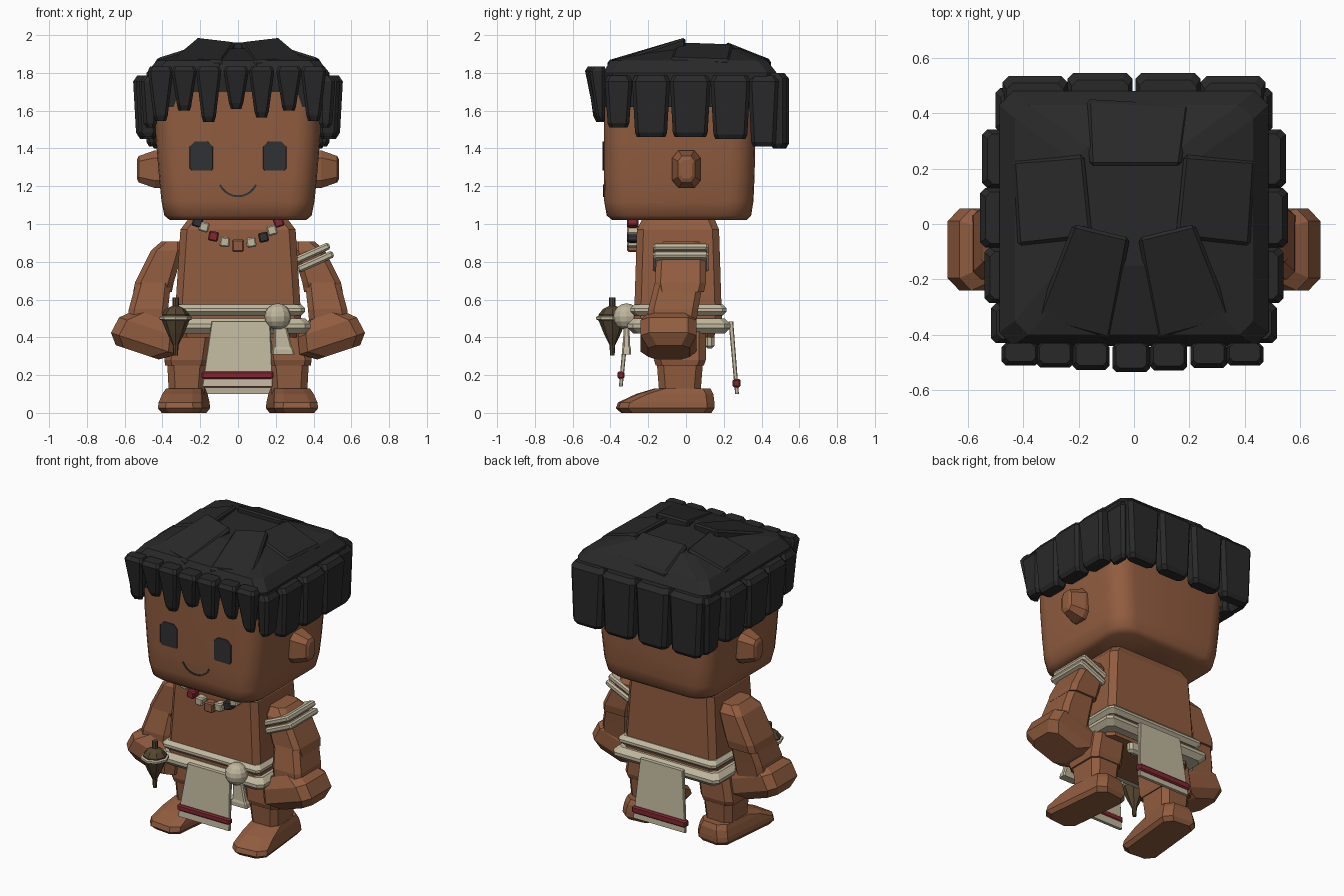
import bpy, bmesh
from math import sin, cos, pi, radians

if "Cube" in bpy.data.objects:
    bpy.data.objects.remove(bpy.data.objects["Cube"])


def material(name, r, g, b):
    m = bpy.data.materials.new(name)
    m.diffuse_color = (r, g, b, 1)
    m.use_nodes = True
    m.node_tree.nodes["Principled BSDF"].inputs["Base Color"].default_value = (r, g, b, 1)
    return m


SKIN = material("skin brown", .283, .108, .05)
HAIR = material("hair black", .022, .022, .022)
EYE = material("eye charcoal", .03, .031, .034)
CLOTH = material("bone cloth", .53, .475, .34)
RED = material("dark red", .22, .021, .032)
WOOD = material("dark wood", .09, .06, .03)


def finish(name, bm, mat, loc=(0, 0, 0), rot=(0, 0, 0), smooth=False):
    bmesh.ops.recalc_face_normals(bm, faces=bm.faces)
    me = bpy.data.meshes.new(name)
    bm.to_mesh(me)
    bm.free()
    me.materials.append(mat)
    ob = bpy.data.objects.new(name, me)
    ob.location, ob.rotation_euler = loc, rot
    bpy.context.collection.objects.link(ob)
    if smooth:
        bpy.ops.object.select_all(action='DESELECT')
        ob.select_set(True)
        bpy.context.view_layer.objects.active = ob
        bpy.ops.object.shade_smooth_by_angle(angle=radians(45))
    return ob


def skin_rings(name, rings, mat, **kw):
    """Join rings of points into a closed solid."""
    bm = bmesh.new()
    rs = [[bm.verts.new(p) for p in ring] for ring in rings]
    n = len(rs[0])
    for a, b in zip(rs, rs[1:]):
        for i in range(n):
            j = (i + 1) % n
            bm.faces.new((a[i], a[j], b[j], b[i]))
    bm.faces.new(rs[0][::-1])
    bm.faces.new(rs[-1])
    return finish(name, bm, mat, **kw)


def loft(name, sections, mat, r=.02, k=1, flip=1, **kw):
    """Stack rounded rectangles given as (z, x0, x1, y0, y1)."""
    rings = []
    for z, x0, x1, y0, y1 in sections:
        if flip < 0:
            x0, x1 = -x1, -x0
        corners = ((x1 - r, y1 - r), (x0 + r, y1 - r), (x0 + r, y0 + r), (x1 - r, y0 + r))
        rings.append([(cx + r * cos(pi / 2 * (c + i / k)), cy + r * sin(pi / 2 * (c + i / k)), z)
                      for c, (cx, cy) in enumerate(corners) for i in range(k + 1)])
    return skin_rings(name, rings, mat, **kw)


def turn(name, profile, loc, mat, n=8):
    """Turn a (radius, z) profile around a vertical axis."""
    return skin_rings(name, [[(r * cos(2 * pi * i / n), r * sin(2 * pi * i / n), z)
                              for i in range(n)] for r, z in profile], mat, loc=loc)


def block(name, x0, x1, y0, y1, z0, z1, mat, b=.015, **kw):
    """Box with chamfered edges all round."""
    inner = (x0 + b, x1 - b, y0 + b, y1 - b)
    return loft(name, [(z0, *inner), (z0 + b, x0, x1, y0, y1),
                       (z1 - b, x0, x1, y0, y1), (z1, *inner)], mat, r=b, **kw)


def slab(name, corners, mat, depth=.07, flip=1):
    """Thick plate hanging below four top corners."""
    top = [(x * flip, y, z) for x, y, z in corners]
    low = [(x, y, z - depth) for x, y, z in top]
    ob = skin_rings(name, [low, top], mat)
    bev = ob.modifiers.new("soft edges", 'BEVEL')
    bev.width, bev.segments = .013, 1


# Head, ears and face
loft("head", [(1.02, -.36, .36, -.39, .32), (1.045, -.39, .39, -.42, .345),
              (1.12, -.405, .405, -.433, .357), (1.25, -.418, .418, -.435, .363),
              (1.45, -.435, .435, -.435, .367), (1.7, -.44, .44, -.435, .37)],
     SKIN, r=.13, k=5, smooth=True)
for s, side in ((1, "left"), (-1, "right")):
    # ears taper outward, so they are stacked along x
    rings = [[(s * x, .002 + hy * a, 1.29 + hz * b) for a, b in
              ((1, .6), (.55, 1), (-.55, 1), (-1, .6), (-1, -.6), (-.55, -1), (.55, -1), (1, -.6))]
             for x, hy, hz in ((.38, .075, .1), (.44, .075, .1), (.525, .045, .07), (.535, .03, .05))]
    skin_rings(side + "_ear", rings, SKIN)
    loft(side + "_eye", [(1.283, .14, .245, -.441, -.434), (1.295, .132, .257, -.441, -.434),
                         (1.41, .132, .257, -.441, -.434), (1.437, .16, .23, -.441, -.434)],
         EYE, r=.002, flip=s)
arc = [radians(a) for a in range(-65, 66, 13)]
skin_rings("mouth", [[(r * sin(a), y, 1.252 - r * cos(a)) for r, y in
                      ((.1, -.439), (.11, -.439), (.11, -.43), (.1, -.43))] for a in arc], EYE)

# Hair cap and the overlapping plates on the crown
loft("hair_cap", [(1.62, -.47, .47, -.43, .46), (1.8, -.485, .485, -.44, .48),
                  (1.865, -.43, .43, -.4, .43), (1.93, -.22, .22, -.15, .28)], HAIR, r=.05)
for s, side in ((1, "left"), (-1, "right")):
    slab(side + "_front_crown_plate", [(.22, 0, 1.99), (.015, -.05, 1.965),
                                       (.085, -.42, 1.865), (.355, -.345, 1.875)], HAIR, flip=s)
    slab(side + "_crown_plate", [(.18, .25, 1.955), (.15, -.05, 1.965),
                                 (.42, -.08, 1.88), (.44, .23, 1.87)], HAIR, flip=s)
slab("back_crown_plate", [(-.17, .45, 1.87), (-.16, .21, 1.965), (.17, .21, 1.965), (.2, .43, 1.87)], HAIR)

# Front fringe: tapered locks of uneven length
for i, (x, low) in enumerate(((-.41, 1.545), (-.285, 1.6), (-.155, 1.54), (-.01, 1.61),
                              (.125, 1.565), (.27, 1.6), (.4, 1.545))):
    out = -.535 + .06 * abs(x)
    loft("front_lock_%d" % i, [(low, x - .028, x + .028, out + .05, -.43),
                               (low + .03, x - .038, x + .038, out + .035, -.43),
                               (1.81, x - .067, x + .067, out, -.43),
                               (1.835, x - .055, x + .055, out + .015, -.43)], HAIR, r=.014)

# Side and back locks
SIDES = ((-.43, -.285, 1.51, .515), (-.285, -.085, 1.46, .54), (-.085, .13, 1.46, .555),
         (.13, .34, 1.45, .548), (.33, .49, 1.41, .5))
for s, side in ((1, "left"), (-1, "right")):
    for i, (y0, y1, low, x) in enumerate(SIDES):
        loft("%s_side_lock_%d" % (side, i), [(low, .44, x - .03, y0 + .025, y1 - .025),
                                             (low + .025, .43, x - .015, y0 + .015, y1 - .015),
                                             (1.755, .43, x, y0, y1),
                                             (1.785, .43, x - .02, y0 + .015, y1 - .015)],
             HAIR, r=.018, flip=s)
    for i, (x0, x1) in enumerate(((.005, .24), (.24, .475))):
        y = .545 - .012 * i
        loft("%s_back_lock_%d" % (side, i), [(1.4, x0 + .03, x1 - .03, .46, y - .015),
                                             (1.425, x0 + .015, x1 - .015, .45, y),
                                             (1.77, x0, x1, .42, y),
                                             (1.8, x0 + .015, x1 - .015, .42, y - .025)],
             HAIR, r=.022, flip=s)

# Torso and hips
loft("torso", [(.5, -.335, .335, -.275, .19), (.97, -.305, .305, -.26, .175),
               (1.03, -.26, .26, -.23, .15)], SKIN, r=.035)
loft("hips", [(.4, -.31, .31, -.22, .15), (.56, -.335, .335, -.26, .18)], SKIN, r=.04)

# Arms, hands, legs and feet
for s, side in ((1, "left"), (-1, "right")):
    loft(side + "_upper_arm", [(.64, .35, .555, -.155, .095), (.69, .34, .545, -.165, .105),
                               (.86, .29, .46, -.155, .105), (.908, .29, .405, -.12, .07)],
         SKIN, r=.03, flip=s)
    loft(side + "_forearm", [(.45, .38, .59, -.2, .05), (.55, .37, .578, -.2, .065),
                             (.69, .355, .54, -.165, .09)], SKIN, r=.03, flip=s)
    loft(side + "_hand", [(-.105, -.12, .12, -.2, .02), (-.05, -.2, .165, -.24, .055),
                          (.04, -.18, .15, -.24, .055), (.105, -.13, .08, -.2, .03)],
         SKIN, r=.045, flip=s, loc=(s * .5, 0, .42), rot=(0, -s * .32, 0))
    loft(side + "_thigh", [(.25, .16, .385, -.16, .095), (.28, .155, .39, -.17, .105),
                           (.46, .13, .36, -.165, .105)], SKIN, r=.035, flip=s)
    loft(side + "_shin", [(.08, .18, .365, -.14, .075), (.27, .165, .375, -.155, .09)],
         SKIN, r=.035, flip=s)
    loft(side + "_foot", [(0, -.1, .1, -.24, .23), (.025, -.118, .118, -.265, .245),
                          (.055, -.115, .115, -.255, .245), (.1, -.105, .105, -.16, .24),
                          (.13, -.095, .095, -.06, .225)],
         SKIN, r=.045, flip=s, loc=(s * .285, -.1, 0), rot=(0, 0, s * .1))

# Belt and loincloth
block("upper_belt", -.355, .355, -.295, .215, .515, .575, CLOTH, b=.022)
block("lower_belt", -.385, .385, -.31, .235, .42, .5, CLOTH, b=.03)
loft("front_cloth", [(.14, -.19, .185, -.355, -.335), (.485, -.14, .17, -.325, -.3)], CLOTH, r=.004)
loft("back_cloth", [(.1, -.19, .19, .26, .28), (.485, -.15, .16, .225, .25)], CLOTH, r=.004)
block("front_cloth_stripe", -.192, .188, -.362, -.325, .18, .22, RED, b=.008)
block("back_cloth_stripe", -.195, .195, .247, .288, .135, .18, RED, b=.008)
block("loincloth_knot", .06, .15, .1, .15, .34, .43, CLOTH)

# Hanging shell ornament with flared tag
bm = bmesh.new()
bmesh.ops.create_uvsphere(bm, u_segments=12, v_segments=8, radius=.07)
finish("belt_ball", bm, CLOTH, loc=(.21, -.315, .51))
loft("flared_tag", [(.31, .18, .3, -.34, -.29), (.335, .18, .295, -.34, -.29),
                    (.35, .19, .285, -.335, -.295), (.45, .19, .26, -.33, -.3)], CLOTH, r=.008)

# Wooden spindle with a pale rim
SPIN = (-.33, -.39, 0)
turn("spindle_body", [(.008, .345), (.045, .42), (.073, .49), (.073, .52), (.05, .55), (.02, .565)], SPIN, WOOD)
turn("spindle_stem", [(.018, .54), (.018, .61)], SPIN, WOOD)
turn("spindle_tip", [(.012, .305), (.016, .37)], SPIN, WOOD)
turn("spindle_rim", [(.075, .49), (.086, .495), (.086, .508), (.075, .513)], SPIN, CLOTH)

# Twin armband on the left upper arm
for i, dz in enumerate((-.024, .024)):
    block("armband_%d" % i, -.108, .098, -.175, .118, dz - .019, dz + .019, CLOTH, b=.01,
          loc=(.405, 0, .825), rot=(0, -.42, 0))

# Necklace beads
BEADS = ((-.215, 1.01, EYE), (-.18, .985, CLOTH), (-.13, .935, RED), (-.07, .905, CLOTH),
         (0, .885, SKIN), (.07, .903, CLOTH), (.135, .93, EYE), (.18, .967, CLOTH), (.215, 1.01, RED))
for i, (x, z, mat) in enumerate(BEADS):
    h = .032 if x == 0 else .026
    block("bead_%d" % i, -h, h, -.03, .03, -h, h, mat, b=.007,
          loc=(x, -.282, z), rot=(0, -x * 1.5, 0))
